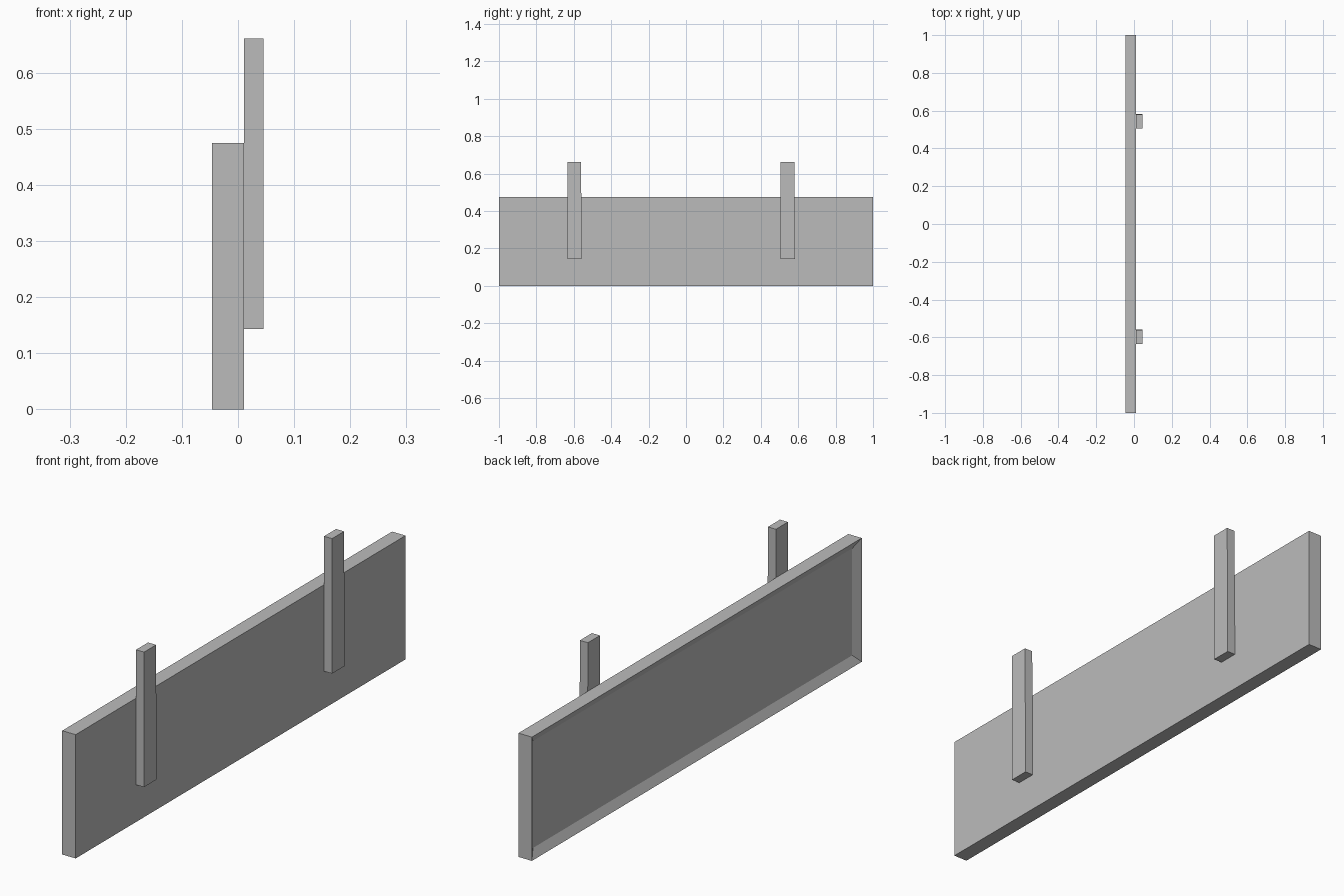
import bpy
import bmesh
from mathutils import Vector

cube = bpy.data.objects.get("Cube")
if cube:
    bpy.data.objects.remove(cube, do_unlink=True)

grey = bpy.data.materials.new("plain grey")
grey.use_nodes = True
grey.diffuse_color = (0.5, 0.5, 0.5, 1)
grey.node_tree.nodes["Principled BSDF"].inputs["Base Color"].default_value = (0.5, 0.5, 0.5, 1)


def box(low, high):
    """Return a bmesh box between two corners."""
    bm = bmesh.new()
    bmesh.ops.create_cube(bm, size=1)
    low, high = Vector(low), Vector(high)
    bmesh.ops.scale(bm, vec=high - low, verts=bm.verts)
    bmesh.ops.translate(bm, vec=(low + high) / 2, verts=bm.verts)
    return bm


def finish(bm, name):
    mesh = bpy.data.meshes.new(name)
    bm.to_mesh(mesh)
    bm.free()
    mesh.materials.append(grey)
    obj = bpy.data.objects.new(name, mesh)
    bpy.context.collection.objects.link(obj)
    return obj


# Sign panel with a shallow recess framed by a rim
panel = box((-0.046, -1, 0), (0.011, 1, 0.475))
panel.normal_update()
face = [f for f in panel.faces if f.normal.x < -0.9]
bmesh.ops.inset_region(panel, faces=face, thickness=0.046)
bmesh.ops.translate(panel, vec=(0.018, 0, 0), verts=face[0].verts)
finish(panel, "sign_panel")

# Two hanging posts, slightly wider at the foot
for name, y in (("front_post", -0.634), ("back_post", 0.506)):
    post = box((0.011, y, 0.143), (0.045, y + 0.073, 0.661))
    for v in post.verts:
        if v.co.z < 0.3 and v.co.y > y + 0.03:
            v.co.y += 0.003
    finish(post, name)
